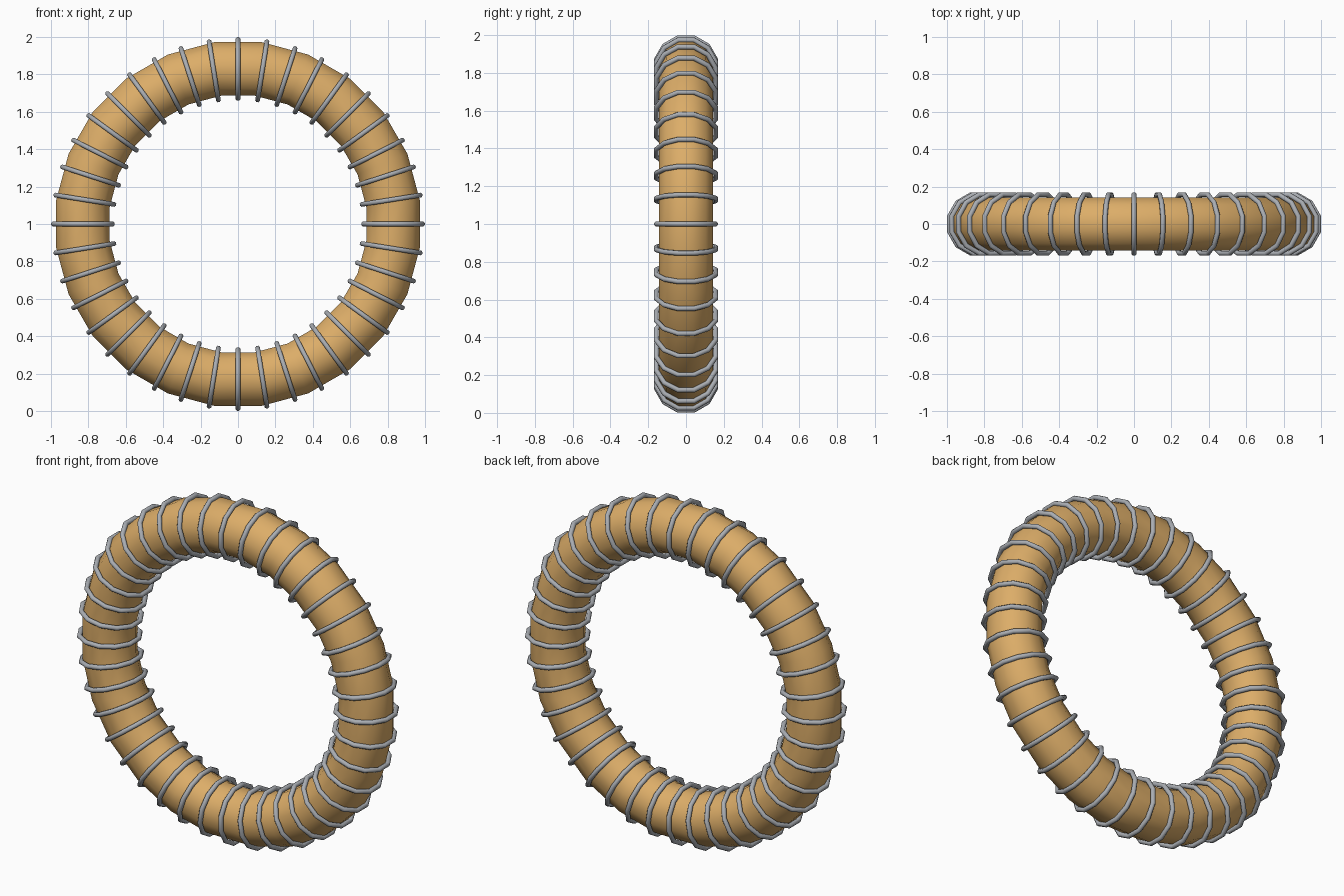
import bpy, bmesh, math
from mathutils import Matrix, Vector

if "Cube" in bpy.data.objects:
    bpy.data.objects.remove(bpy.data.objects["Cube"])


def material(name, rgb):
    m = bpy.data.materials.new(name)
    m.diffuse_color = (*rgb, 1)
    m.use_nodes = True
    m.node_tree.nodes["Principled BSDF"].inputs["Base Color"].default_value = m.diffuse_color
    return m


wood = material("warm tan", (0.72, 0.42, 0.14))
steel = material("grey metal", (0.40, 0.42, 0.45))


def add_torus(bm, major, minor, n_major, n_minor, matrix):
    """Torus about local Y, flats (not corners) facing along the axes."""
    R = []
    for i in range(n_major):
        a = 2 * math.pi * (i + 0.5) / n_major
        loop = []
        for j in range(n_minor):
            b = 2 * math.pi * (j + 0.5) / n_minor
            r = (major + minor * math.cos(b) / math.cos(math.pi / n_minor))
            r /= math.cos(math.pi / n_major)
            y = minor * math.sin(b) / math.cos(math.pi / n_minor)
            p = Vector((r * math.cos(a), y, r * math.sin(a)))
            loop.append(bm.verts.new(matrix @ p))
        R.append(loop)
    for i in range(n_major):
        p, q = R[i], R[(i + 1) % n_major]
        for j in range(n_minor):
            k = (j + 1) % n_minor
            bm.faces.new((p[j], p[k], q[k], q[j]))


def finish(bm, name, mat):
    bmesh.ops.recalc_face_normals(bm, faces=bm.faces)
    me = bpy.data.meshes.new(name)
    bm.to_mesh(me)
    bm.free()
    me.materials.append(mat)
    ob = bpy.data.objects.new(name, me)
    bpy.context.collection.objects.link(ob)
    bpy.context.view_layer.objects.active = ob
    ob.select_set(True)
    bpy.ops.object.shade_smooth_by_angle(angle=math.radians(50))
    ob.select_set(False)


centre = Matrix.Translation((0, 0, 1))
R_MAIN = 0.829

# upright ring core
bm = bmesh.new()
add_torus(bm, R_MAIN, 0.143, 24, 12, centre)
finish(bm, "ring_core", wood)

# forty wire hoops wrapped around the core
bm = bmesh.new()
for i in range(40):
    turn = Matrix.Rotation(math.tau * i / 40, 4, 'Y')
    tip = Matrix.Rotation(math.pi / 2, 4, 'X')     # hoop plane contains the radius
    add_torus(bm, 0.157, 0.0125, 12, 8,
              centre @ turn @ Matrix.Translation((R_MAIN, 0, 0)) @ tip)
finish(bm, "wire_hoops", steel)
